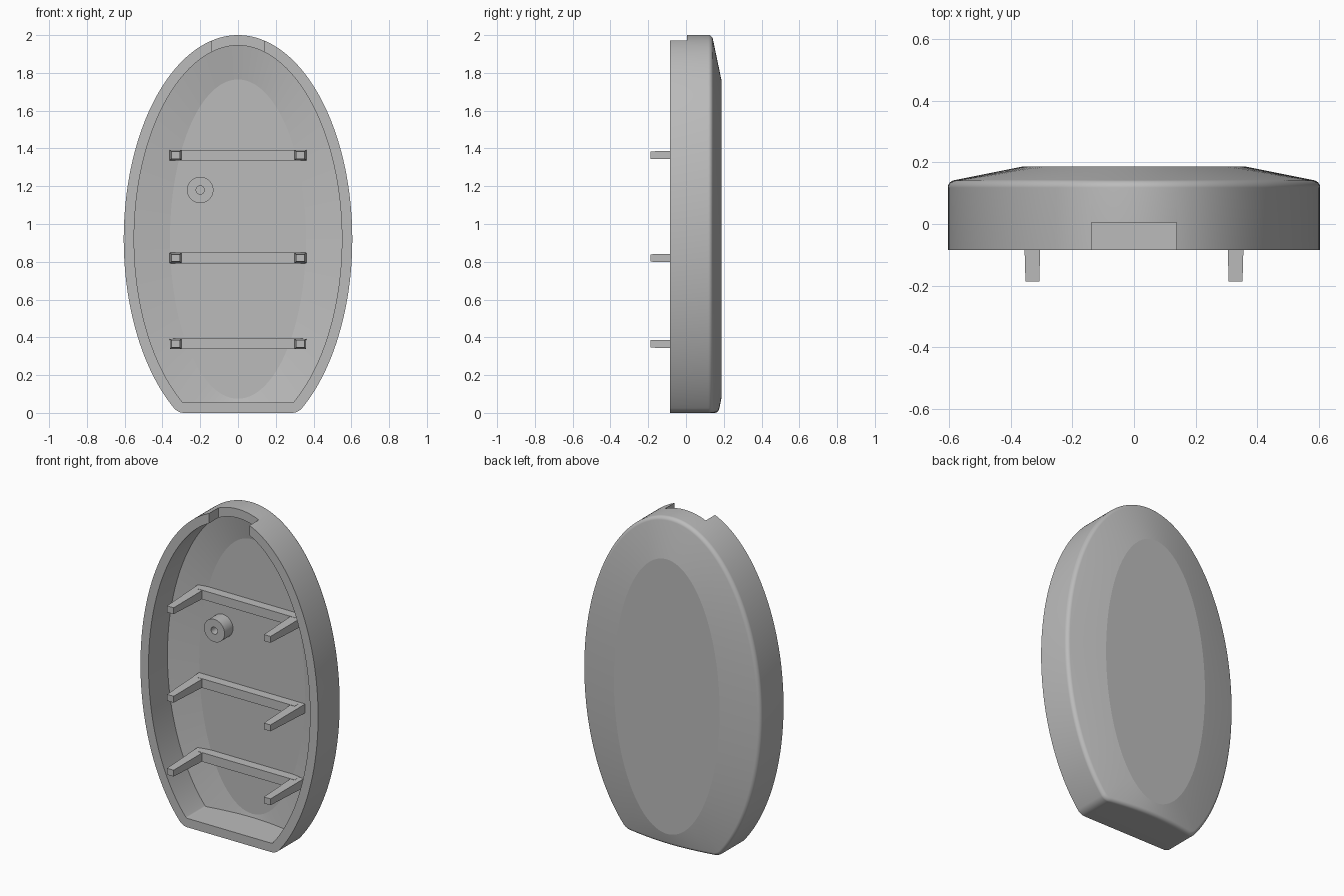
import bpy, bmesh, math

cube = bpy.data.objects.get("Cube")
if cube:
    bpy.data.objects.remove(cube, do_unlink=True)

grey = bpy.data.materials.new("plain grey")
grey.use_nodes = True
COLOUR = (0.5, 0.5, 0.5, 1)
grey.diffuse_color = COLOUR
grey.node_tree.nodes["Principled BSDF"].inputs["Base Color"].default_value = COLOUR

A, B, ZC = 0.605, 1.08, 0.92           # oval half-width, half-height, centre
PA, PB = 0.36, 0.845                   # flat oval on the back
RIM, EDGE, BACK = -0.085, 0.138, 0.187 # depths along y
WALL, FILLET, CORNER = 0.055, 0.02, 0.07


def make(name, bm):
    bmesh.ops.recalc_face_normals(bm, faces=bm.faces)
    me = bpy.data.meshes.new(name)
    bm.to_mesh(me)
    bm.free()
    ob = bpy.data.objects.new(name, me)
    bpy.context.collection.objects.link(ob)
    me.materials.append(grey)
    return ob


def smooth(ob, degrees):
    bpy.ops.object.select_all(action='DESELECT')
    ob.select_set(True)
    bpy.context.view_layer.objects.active = ob
    bpy.ops.object.shade_smooth_by_angle(angle=math.radians(degrees))


def bridge(bm, r1, r2):
    n = len(r1)
    for i in range(n):
        j = (i + 1) % n
        bm.faces.new((r1[i], r1[j], r2[j], r2[i]))


def oval_point(t):
    """Point and outward normal of the oval."""
    x, z = A * math.cos(t), B * math.sin(t)
    nx, nz = x / A**2, z / B**2
    l = math.hypot(nx, nz)
    return x, z + ZC, nx / l, nz / l


# Oval outline with a flat foot and rounded corners, as points with normals
lo, hi = -math.pi / 2, 0
for _ in range(50):
    mid = (lo + hi) / 2
    x, z, nx, nz = oval_point(mid)
    if z - CORNER * nz < CORNER:
        lo = mid
    else:
        hi = mid
start = hi
outline = [oval_point(start + (math.pi - 2 * start) * i / 180) for i in range(181)]
x, z, nx, nz = outline[0]
cx, cz = x - CORNER * nx, z - CORNER * nz
a0 = math.atan2(nz, nx)
arc = []
for i in range(1, 13):
    a = a0 + (-math.pi / 2 - a0) * i / 12
    c, s = math.cos(a), math.sin(a)
    arc.append((cx + CORNER * c, cz + CORNER * s, c, s))
outline += [(-x, z, -nx, nz) for x, z, nx, nz in arc]
outline += [(cx * (i / 10 - 1), 0, 0, -1) for i in range(1, 20)]
outline += arc[::-1]


def back_y(x, z):
    """Depth of the sloping back, a cone between the two ovals."""
    u, v = x / A, (z - ZC) / B
    e = math.hypot(u, v)
    c, s = u / e, v / e
    inner = math.hypot(PA * c, PB * s)
    outer = math.hypot(A * c, B * s)
    f = (e * outer - inner) / (outer - inner)
    return BACK + (EDGE - BACK) * f


def ring(bm, inset, depth):
    verts = []
    for x, z, nx, nz in outline:
        px, pz = x - inset * nx, z - inset * nz
        verts.append(bm.verts.new((px, depth(px, pz), pz)))
    return verts


def flat_ring(bm, y):
    verts = []
    for x, z, _, _ in outline:
        t = math.atan2((z - ZC) / B, x / A)
        verts.append(bm.verts.new((PA * math.cos(t), y, ZC + PB * math.sin(t))))
    return verts


# Hollow shell: inner floor, inner wall, rim, outer wall, fillet, sloping back
bm = bmesh.new()
rings = [flat_ring(bm, BACK - 0.05),
         ring(bm, WALL, lambda x, z: back_y(x, z) - 0.05),
         ring(bm, WALL, lambda x, z: RIM),
         ring(bm, 0, lambda x, z: RIM)]
for k in range(11):
    a = math.pi / 2 * k / 10
    drop = FILLET * (1 - math.sin(a))
    rings.append(ring(bm, FILLET * (1 - math.cos(a)),
                      lambda x, z: back_y(x, z) - drop))
rings.append(flat_ring(bm, BACK))
for r1, r2 in zip(rings, rings[1:]):
    bridge(bm, r1, r2)
bm.faces.new(rings[0])
bm.faces.new(rings[-1])
shell = make("shell", bm)


def box(bm, x0, x1, y0, y1, z0, z1):
    vs = bmesh.ops.create_cube(bm, size=1)["verts"]
    for v in vs:
        v.co = (x1 if v.co.x > 0 else x0, y1 if v.co.y > 0 else y0,
                z1 if v.co.z > 0 else z0)
    return vs


# Notch through the top of the wall
bm = bmesh.new()
box(bm, -0.138, 0.138, -0.3, 0.005, 1.8, 2.2)
cutter = make("notch_cutter", bm)
cutter.hide_render = True
mod = shell.modifiers.new("notch", 'BOOLEAN')
mod.operation, mod.solver, mod.object = 'DIFFERENCE', 'EXACT', cutter
bpy.context.view_layer.objects.active = shell
bpy.ops.object.modifier_apply(modifier=mod.name)
bpy.data.objects.remove(cutter, do_unlink=True)
smooth(shell, 9)

# Three brackets: a bar on the floor with two tapered prongs
for name, z in (("upper", 1.365), ("middle", 0.82), ("lower", 0.365)):
    bm = bmesh.new()
    box(bm, -0.33, 0.33, 0.08, 0.145, z - 0.028, z + 0.028)
    for side in (-1, 1):
        cx = side * 0.33
        for v in box(bm, cx - 0.032, cx + 0.032, -0.187, 0.145, z - 0.028, z + 0.028):
            if v.co.y < 0:
                v.co.x = cx + (v.co.x - cx) * 0.7
                v.co.z = z + (v.co.z - z) * 0.7
    make(name + "_bracket", bm)

# Round boss with a blind hole
bm = bmesh.new()
loops = []
for r, y in ((0.07, 0.145), (0.07, 0.055), (0.022, 0.055), (0.022, 0.12)):
    loops.append([bm.verts.new((-0.2 + r * math.cos(i * math.pi / 24), y,
                                1.18 + r * math.sin(i * math.pi / 24)))
                  for i in range(48)])
for r1, r2 in zip(loops, loops[1:]):
    bridge(bm, r1, r2)
bm.faces.new(loops[0])
bm.faces.new(loops[-1])
smooth(make("screw_boss", bm), 30)
